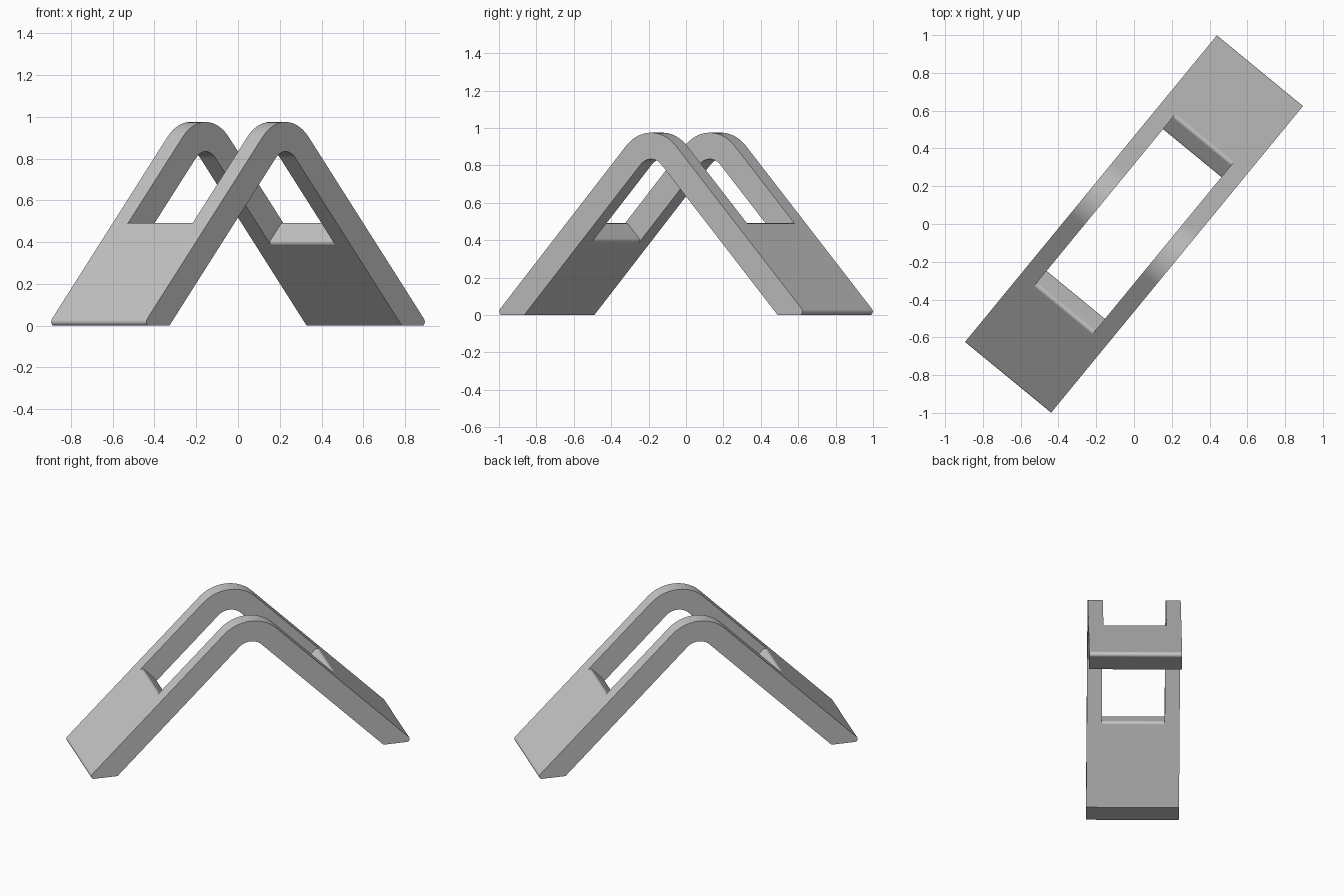
import bpy, bmesh, math
from mathutils import Vector

if "Cube" in bpy.data.objects:
    bpy.data.objects.remove(bpy.data.objects["Cube"])

OUTER, INNER = 1.077, 0.877      # where the 45 degree outer and inner lines meet the floor
BEND_Z = 0.73                    # centre height of the bend
CUT = 0.079                      # offset of the square-cut window end
R = 0.019                        # small edge rounding
HALF_W, HALF_WIN = 0.295, 0.20   # half widths of plate and window
TURN = math.radians(50.6)


def fillet(prev, corner, nxt, r, n=6):
    """Points of an arc rounding a corner, from the prev side to the next side."""
    p, c, q = Vector(prev), Vector(corner), Vector(nxt)
    a, b = (p - c).normalized(), (q - c).normalized()
    half = a.angle(b) / 2
    centre = c + (a + b).normalized() * (r / math.sin(half))
    s = c + a * (r / math.tan(half)) - centre
    e = c + b * (r / math.tan(half)) - centre
    sweep = s.angle(e)
    return [centre + (s * math.sin(sweep * (1 - i / n)) + e * math.sin(sweep * i / n)) / math.sin(sweep)
            for i in range(n + 1)]


def arc(r, a0, a1, n=20):
    return [Vector((r * math.cos(t), BEND_Z + r * math.sin(t)))
            for t in (math.radians(a0 + (a1 - a0) * i / n) for i in range(n + 1))]


# Profile of one leg below the window, with rounded toe and window edges
heel, toe = (INNER, 0), (OUTER, 0)
win_out = ((OUTER + CUT) / 2, (OUTER - CUT) / 2)
win_in = ((INNER + CUT) / 2, (INNER - CUT) / 2)
cut = fillet(toe, win_out, win_in, R) + fillet(win_out, win_in, heel, R)
foot = [Vector(heel)] + fillet(heel, toe, win_out, R) + cut


def mirror(pts):
    return [Vector((-p.x, p.y)) for p in pts]


# Profile of the bent rail between the two legs
bend = (arc((OUTER - BEND_Z) / math.sqrt(2), 45, 135) + mirror(cut)
        + arc((INNER - BEND_Z) / math.sqrt(2), 135, 45) + cut[::-1])

# Legs span the full width, the bend only the two side rails
stations = [-HALF_W, -HALF_WIN, HALF_WIN, HALF_W]
bm = bmesh.new()
verts, faces = {}, {}


def vert(p, k):
    key = (round(p.x, 5), round(p.y, 5), k)
    if key not in verts:
        verts[key] = bm.verts.new((p.x, stations[k], p.y))
    return verts[key]


def add_face(vs):
    key = frozenset(vs)
    if key in faces:             # shared walls inside the solid cancel out
        del faces[key]
    else:
        faces[key] = vs


def add_prism(profile, k):
    a, b = [vert(p, k) for p in profile], [vert(p, k + 1) for p in profile]
    add_face(a)
    add_face(b)
    for i in range(len(a)):
        j = (i + 1) % len(a)
        add_face([a[i], a[j], b[j], b[i]])


for k in range(3):
    add_prism(foot, k)
    add_prism(mirror(foot), k)
    if k != 1:
        add_prism(bend, k)
for vs in faces.values():
    bm.faces.new(vs)
bmesh.ops.recalc_face_normals(bm, faces=bm.faces[:])

mesh = bpy.data.meshes.new("bent_bracket")
bm.to_mesh(mesh)
bm.free()
bracket = bpy.data.objects.new("bent_bracket", mesh)
bpy.context.collection.objects.link(bracket)
bracket.rotation_euler.z = TURN

grey = bpy.data.materials.new("light_grey")
grey.diffuse_color = (0.55, 0.55, 0.55, 1)
grey.use_nodes = True
grey.node_tree.nodes["Principled BSDF"].inputs["Base Color"].default_value = grey.diffuse_color
mesh.materials.append(grey)

# Smooth bends, crisp edges, flat large faces
bpy.context.view_layer.objects.active = bracket
bracket.select_set(True)
bpy.ops.object.shade_smooth_by_angle(angle=math.radians(30))
weighted = bracket.modifiers.new("flat_faces", 'WEIGHTED_NORMAL')
weighted.keep_sharp = True
